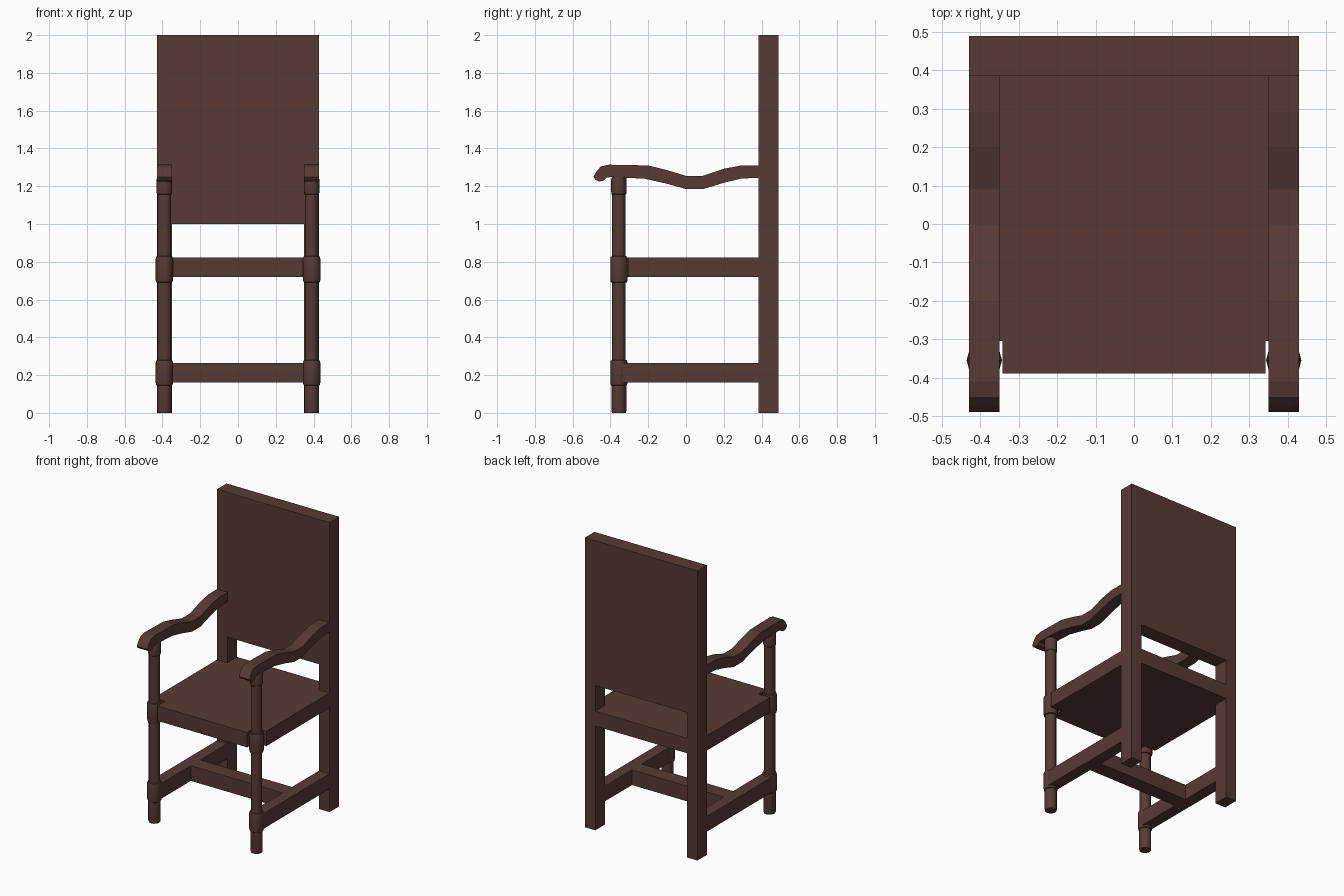
import bpy, bmesh
from math import cos, sin, pi

if "Cube" in bpy.data.objects:
    bpy.data.objects.remove(bpy.data.objects["Cube"])

wood = bpy.data.materials.new("dark_wood")
wood.diffuse_color = (0.095, 0.043, 0.037, 1)
wood.use_nodes = True
wood.node_tree.nodes["Principled BSDF"].inputs["Base Color"].default_value = wood.diffuse_color


def make_object(name, bm):
    bmesh.ops.recalc_face_normals(bm, faces=bm.faces)
    mesh = bpy.data.meshes.new(name)
    bm.to_mesh(mesh)
    bm.free()
    obj = bpy.data.objects.new(name, mesh)
    mesh.materials.append(wood)
    bpy.context.collection.objects.link(obj)
    return obj


def prism(name, start, offset):
    """Extrude a flat outline (3D points) along offset."""
    bm = bmesh.new()
    face = bm.faces.new([bm.verts.new(p) for p in start])
    ext = bmesh.ops.extrude_face_region(bm, geom=[face])
    verts = [v for v in ext["geom"] if isinstance(v, bmesh.types.BMVert)]
    bmesh.ops.translate(bm, verts=verts, vec=offset)
    return make_object(name, bm)


def box(name, x, y, z):
    pts = [(x[0], y[0], z[0]), (x[1], y[0], z[0]), (x[1], y[1], z[0]), (x[0], y[1], z[0])]
    return prism(name, pts, (0, 0, z[1] - z[0]))


def turned(name, profile, cx, cy, sides=12):
    """Turned post from (radius, z) pairs."""
    bm = bmesh.new()
    rings = [[bm.verts.new((cx + r * cos(2 * pi * i / sides), cy + r * sin(2 * pi * i / sides), z))
              for i in range(sides)] for r, z in profile]
    for a, b in zip(rings, rings[1:]):
        for i in range(sides):
            j = (i + 1) % sides
            bm.faces.new((a[i], a[j], b[j], b[i]))
    bm.faces.new(rings[0])
    bm.faces.new(rings[-1])
    obj = make_object(name, bm)
    bpy.ops.object.select_all(action='DESELECT')
    obj.select_set(True)
    bpy.context.view_layer.objects.active = obj
    bpy.ops.object.shade_smooth_by_angle(angle=0.6)
    return obj


# Seat, notched around the front and back legs
half = [(0.343, -0.39), (0.343, -0.305), (0.43, -0.305), (0.43, 0.385), (0.35, 0.385), (0.35, 0.49)]
outline = half + [(-x, y) for x, y in reversed(half)]
prism("seat", [(x, y, 0.72) for x, y in outline], (0, 0, 0.103))

# Back panel and cross stretcher
box("back_panel", (-0.35, 0.35), (0.385, 0.49), (1.0, 2.0))
box("cross_stretcher", (-0.35, 0.35), (-0.015, 0.09), (0.16, 0.265))

# Front leg: foot, two collars, shaft and top collar
leg = [(0.037, 0), (0.039, 0.008), (0.039, 0.145), (0.043, 0.148), (0.046, 0.16), (0.046, 0.265),
       (0.043, 0.277), (0.036, 0.28), (0.036, 0.69), (0.043, 0.692), (0.046, 0.704), (0.046, 0.815),
       (0.043, 0.827), (0.036, 0.83), (0.036, 1.155), (0.039, 1.158), (0.041, 1.17),
       (0.041, 1.235), (0.037, 1.25)]

# Arm side profile (y, z)
arm = [(0.385, 1.31), (0.29, 1.31), (0.2, 1.292), (0.09, 1.255), (0, 1.255), (-0.1, 1.285),
       (-0.2, 1.31), (-0.41, 1.314), (-0.45, 1.305), (-0.473, 1.28), (-0.49, 1.25),
       (-0.48, 1.235), (-0.46, 1.225), (-0.435, 1.23), (-0.42, 1.247), (-0.39, 1.248),
       (-0.22, 1.24), (-0.1, 1.213), (0, 1.185), (0.09, 1.185), (0.2, 1.218), (0.29, 1.24), (0.385, 1.245)]

# Paired parts on both sides
for side, s in (("left", -1), ("right", 1)):
    xs = sorted((s * 0.35, s * 0.43))
    box(f"back_leg_{side}", xs, (0.385, 0.49), (0, 2.0))
    box(f"side_stretcher_{side}", xs, (-0.355, 0.385), (0.16, 0.265))
    turned(f"front_leg_{side}", leg, s * 0.39, -0.355)
    prism(f"arm_{side}", [(xs[0], y, z) for y, z in arm], (0.08, 0, 0))
